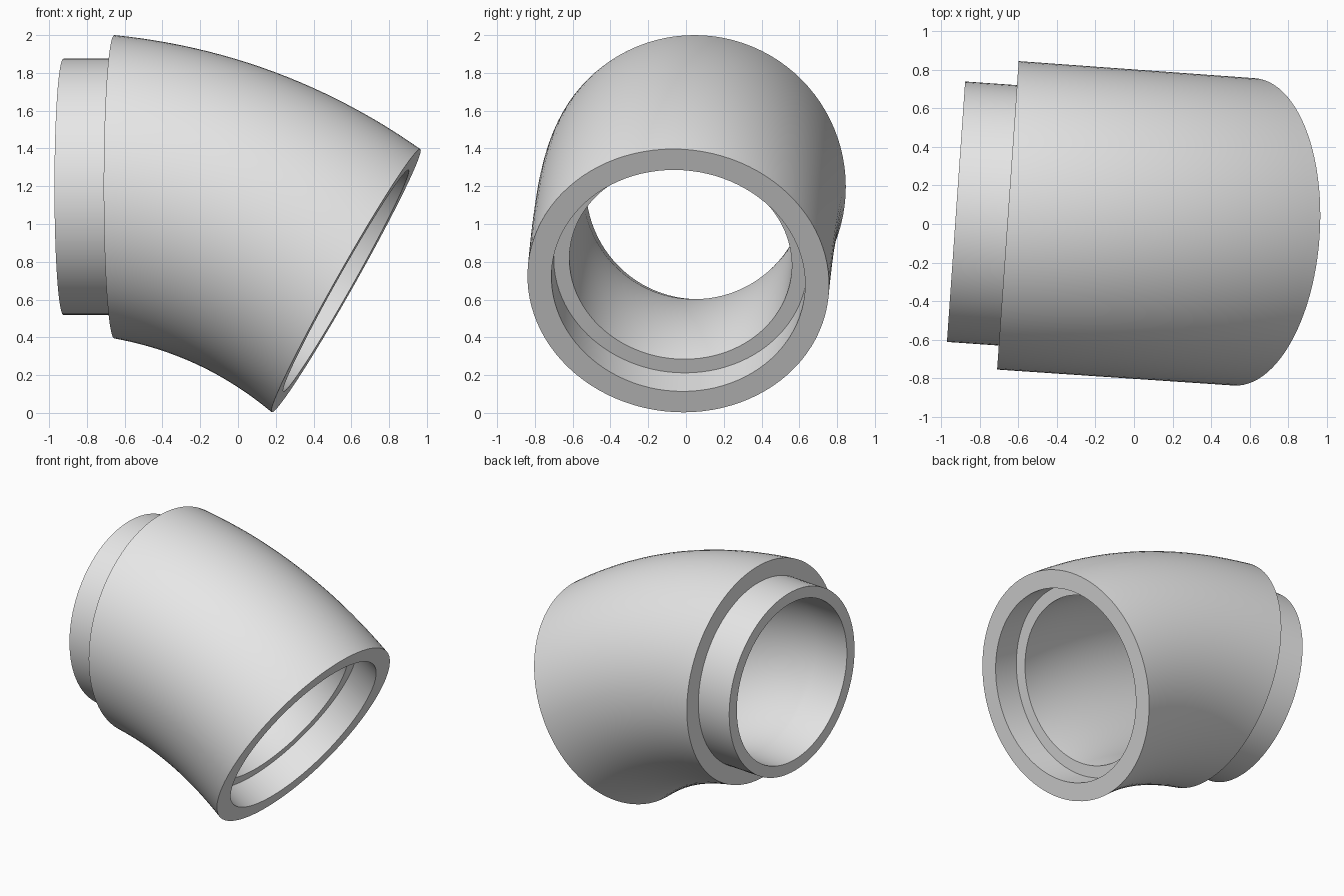
import bpy, bmesh, math
from mathutils import Vector, Matrix

cube = bpy.data.objects.get("Cube")
if cube:
    bpy.data.objects.remove(cube, do_unlink=True)

SEGMENTS = 96
STEPS = 24
BEND = math.radians(29.4)
YAW = Matrix.Rotation(math.radians(-4), 4, 'Z')

# Colour
grey = bpy.data.materials.new("plain grey")
grey.use_nodes = True
grey.diffuse_color = (0.8, 0.8, 0.8, 1)
grey.node_tree.nodes["Principled BSDF"].inputs["Base Color"].default_value = (0.8, 0.8, 0.8, 1)

# Key centres along the pipe
collar = Vector((0, 0, 1.197))
spigot_end = collar - Vector((0.27, 0, 0))
mouth = Vector((1.23, 0, 0.70))
mouth_axis = Vector((math.cos(BEND), 0, -math.sin(BEND)))
socket_floor = mouth - 0.2 * mouth_axis


def bend(start, end, r0, r1):
    """Rings (centre, tilt, radius) along a curved path from start to end."""
    chord = end - start
    normal = Vector((-chord.z, 0, chord.x))
    bulge = math.tan(BEND / 2)
    return [(start + chord * s + normal * bulge * s * (1 - s), BEND * s, r0 + (r1 - r0) * s)
            for s in (i / STEPS for i in range(STEPS + 1))]


# Closed run of rings: spigot, outer elbow, socket, then back through the bore
rings = [(spigot_end, 0, 0.678), (collar, 0, 0.678)]
rings += bend(collar, mouth, 0.803, 0.80)
rings += [(mouth, BEND, 0.673), (socket_floor, BEND, 0.673)]
rings += reversed(bend(collar, socket_floor, 0.595, 0.59))
rings += [(spigot_end, 0, 0.595)]

bm = bmesh.new()
loops = []
for centre, tilt, radius in rings:
    up = Vector((math.sin(tilt), 0, math.cos(tilt)))
    side = Vector((0, 1, 0))
    loop = []
    for k in range(SEGMENTS):
        a = 2 * math.pi * k / SEGMENTS
        loop.append(bm.verts.new(centre + radius * (up * math.cos(a) + side * math.sin(a))))
    loops.append(loop)
for i, a in enumerate(loops):
    b = loops[(i + 1) % len(loops)]
    for k in range(SEGMENTS):
        n = (k + 1) % SEGMENTS
        bm.faces.new((a[k], b[k], b[n], a[n]))
bmesh.ops.transform(bm, matrix=Matrix.Translation((-0.655, 0.045, 0)) @ YAW, verts=bm.verts)
bmesh.ops.recalc_face_normals(bm, faces=bm.faces)

mesh = bpy.data.meshes.new("pipe_elbow")
bm.to_mesh(mesh)
bm.free()
mesh.materials.append(grey)
elbow = bpy.data.objects.new("pipe_elbow", mesh)
bpy.context.collection.objects.link(elbow)

# Smooth shading with crisp rims
bpy.ops.object.select_all(action='DESELECT')
elbow.select_set(True)
bpy.context.view_layer.objects.active = elbow
bpy.ops.object.shade_smooth_by_angle(angle=math.radians(35))
